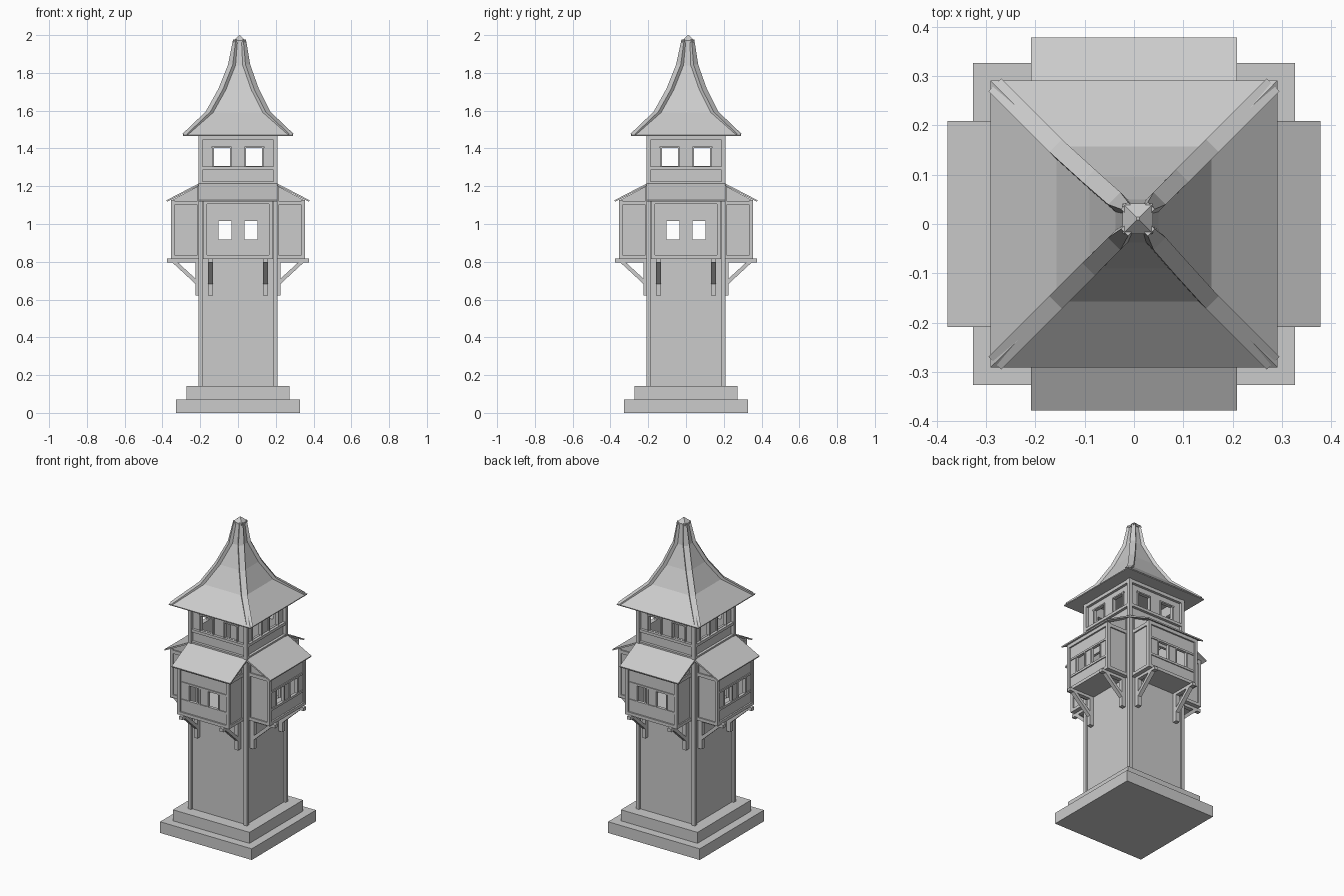
import bpy, bmesh, math
from mathutils import Matrix, Vector

if "Cube" in bpy.data.objects:
    bpy.data.objects.remove(bpy.data.objects["Cube"])

stone = bpy.data.materials.new("plain grey")
stone.diffuse_color = (0.6, 0.6, 0.6, 1)
stone.use_nodes = True
stone.node_tree.nodes["Principled BSDF"].inputs["Base Color"].default_value = stone.diffuse_color


def loft(bm, loops):
    """Closed skin through equal-length loops of points."""
    rows = [[bm.verts.new(p) for p in loop] for loop in loops]
    n = len(rows[0])
    for a, b in zip(rows, rows[1:]):
        for i in range(n):
            j = (i + 1) % n
            bm.faces.new((a[i], a[j], b[j], b[i]))
    bm.faces.new(rows[0][::-1])
    bm.faces.new(rows[-1])


def finish(name, bm):
    bmesh.ops.recalc_face_normals(bm, faces=bm.faces)
    me = bpy.data.meshes.new(name)
    bm.to_mesh(me)
    bm.free()
    me.materials.append(stone)
    ob = bpy.data.objects.new(name, me)
    bpy.context.collection.objects.link(ob)
    return ob


def square(z, h, cx=0, cy=0):
    return [(cx + sx * h, cy + sy * h, z) for sx, sy in ((-1, -1), (1, -1), (1, 1), (-1, 1))]


def stack(name, rings):
    bm = bmesh.new()
    loft(bm, [square(*r) for r in rings])
    return finish(name, bm)


def box(x0, x1, r0, r1, z0, z1):
    return x0, x1, [(r0, z0), (r1, z0), (r1, z1), (r0, z1)]


def four_sides(name, pieces):
    """Pieces are (x0, x1, profile of (distance out, z)), repeated on all four sides."""
    bm = bmesh.new()
    for k in range(4):
        rot = Matrix.Rotation(k * math.pi / 2, 3, 'Z')
        for x0, x1, prof in pieces:
            loft(bm, [[rot @ Vector((x, -r, z)) for r, z in prof] for x in (x0, x1)])
    return finish(name, bm)


def both(x0, x1, *rest):
    return [box(x0, x1, *rest), box(-x1, -x0, *rest)]


def window_wall(hw, r0, r1, z0, z1, a, b, w0, w1):
    """Wall with two openings, from a to b either side of the middle."""
    return [box(-hw, hw, r0, r1, z0, w0), box(-hw, hw, r0, r1, w1, z1),
            box(-a, a, r0, r1, w0, w1)] + both(b, hw, r0, r1, w0, w1)


# stepped plinth and shaft
stack("lower_step", [(0, 0.327), (0.072, 0.327)])
stack("upper_step", [(0.072, 0.273), (0.143, 0.273)])
stack("shaft", [(0.143, 0.197), (0.82, 0.197)])

# corner posts
bm = bmesh.new()
for cx in (-0.199, 0.199):
    for cy in (-0.199, 0.199):
        loft(bm, [square(z, 0.011, cx, cy) for z in (0.143, 1.468)])
finish("corner_posts", bm)

# shaft walls behind the bays, left open in the middle
four_sides("inner_walls", both(0.15, 0.19, 0.18, 0.197, 0.82, 1.12)
           + [box(-0.19, 0.19, 0.18, 0.197, 1.10, 1.21)])

# lantern storey
four_sides("lantern_walls", window_wall(0.19, 0.175, 0.19, 1.21, 1.468, 0.043, 0.128, 1.307, 1.402))
four_sides("lantern_frame",
           [box(-0.19, 0.19, 0.185, 0.207, z0, z1)
            for z0, z1 in ((1.205, 1.225), (1.287, 1.305), (1.445, 1.468))]
           + both(0.035, 0.141, 0.185, 0.198, 1.402, 1.410)
           + both(0.128, 0.136, 0.185, 0.198, 1.305, 1.402)
           + both(0.035, 0.043, 0.185, 0.198, 1.305, 1.402))

# projecting bays: windowed front, sloped-top cheeks, floor
cheek = [(0.19, 0.82), (0.347, 0.82), (0.347, 1.128), (0.19, 1.212)]
four_sides("bay_walls", window_wall(0.175, 0.332, 0.346, 0.82, 1.13, 0.034, 0.104, 0.917, 1.017)
           + [(0.163, 0.177, cheek), (-0.177, -0.163, cheek)])
four_sides("bay_floors", [box(-0.177, 0.177, 0.19, 0.347, 0.815, 0.83)])
four_sides("bay_frames",
           both(0.165, 0.185, 0.336, 0.356, 0.815, 1.127)
           + both(0.17, 0.185, 0.19, 0.215, 0.815, 1.205)
           + [box(-0.17, 0.17, 0.336, 0.356, z0, z1)
              for z0, z1 in ((0.815, 0.835), (1.105, 1.127))]
           + both(0.17, 0.185, 0.21, 0.34, 0.815, 0.835)
           + both(0.17, 0.185, 0.21, 0.34, 1.10, 1.122)
           + [box(-0.16, 0.16, 0.34, 0.352, z0, z1)
              for z0, z1 in ((0.903, 0.917), (1.017, 1.029))]
           + both(0.104, 0.112, 0.34, 0.352, 0.917, 1.017)
           + both(0.026, 0.034, 0.34, 0.352, 0.917, 1.017))

# lean-to roofs over the bays
four_sides("bay_roofs", [(-0.209, 0.209, [(0.19, 1.222), (0.209, 1.214), (0.378, 1.126),
                                         (0.376, 1.118), (0.19, 1.212)])])

# joists and diagonal brackets under the bays
post, joist, brace = [], [], []
for s in (-1, 1):
    x0, x1 = s * 0.145 - 0.013, s * 0.145 + 0.013
    post.append(box(x0, x1, 0.19, 0.225, 0.622, 0.80))
    joist.append(box(x0, x1, 0.19, 0.376, 0.797, 0.818))
    brace.append((x0, x1, [(0.22, 0.678), (0.352, 0.80), (0.322, 0.80), (0.22, 0.706)]))
four_sides("bracket_posts", post)
four_sides("bay_joists", joist)
four_sides("bracket_braces", brace)

# flared spire
rings = [(1.466, 0.29), (1.472, 0.291), (1.59, 0.157), (1.71, 0.093, 0.003, 0.003),
         (1.84, 0.044, 0.006, 0.006), (1.972, 0.025, 0.008, 0.01)]
stack("spire_roof", rings)

# hip strips following the spire corners
bm = bmesh.new()
for c in range(4):
    loops = []
    for r in rings[1:]:
        p = Vector(square(*r)[c])
        out = Vector(square(0, 1)[c]).normalized()
        side = Vector((-out.y, out.x, 0)) * min(0.018, r[1] * 0.4)
        hi = p + Vector((0, 0, 0.004)) + out * (0.003 if r[1] < 0.2 else -0.012)
        lo = p - out * 0.025 + Vector((0, 0, 0.002))
        loops.append([hi + side, hi - side, lo - side, lo + side])
    loft(bm, loops)
finish("hip_strips", bm)

# finial cap
stack("spire_cap", [(1.962, 0.031, 0.008, 0.011), (1.972, 0.031, 0.008, 0.011),
                    (2.0, 0.003, 0.008, 0.011)])
